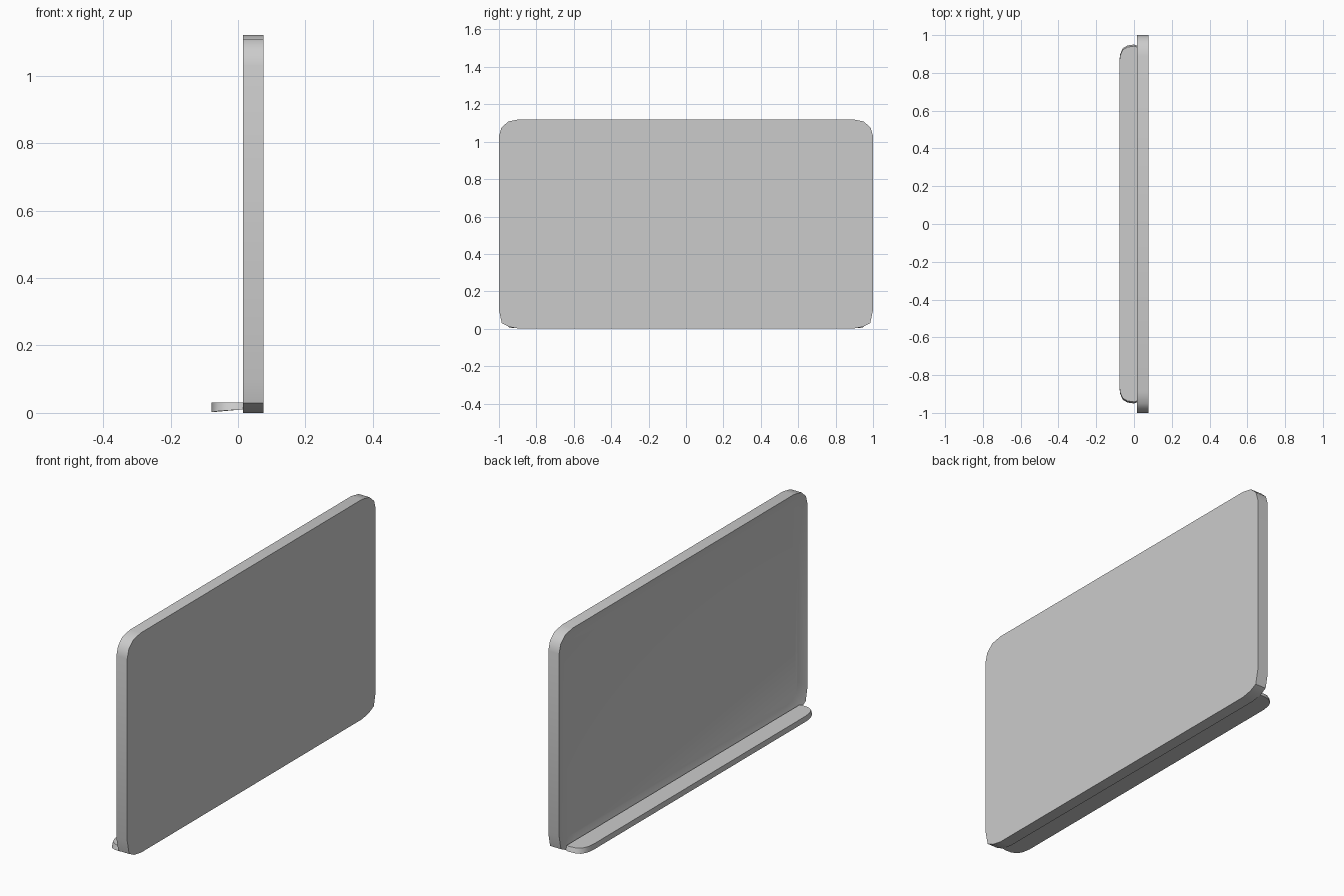
import bpy, bmesh, math

if "Cube" in bpy.data.objects:
    bpy.data.objects.remove(bpy.data.objects["Cube"])


def add_object(name, rings):
    """Bridge a run of matching closed outlines and cap both ends."""
    bm = bmesh.new()
    loops = [[bm.verts.new(p) for p in ring] for ring in rings]
    n = len(loops[0])
    bm.faces.new(loops[0])
    bm.faces.new(loops[-1][::-1])
    for a, b in zip(loops, loops[1:]):
        for i in range(n):
            j = (i + 1) % n
            bm.faces.new((a[i], b[i], b[j], a[j]))
    bmesh.ops.recalc_face_normals(bm, faces=bm.faces)
    mesh = bpy.data.meshes.new(name)
    bm.to_mesh(mesh)
    bm.free()
    obj = bpy.data.objects.new(name, mesh)
    bpy.context.collection.objects.link(obj)
    bpy.ops.object.select_all(action='DESELECT')
    obj.select_set(True)
    bpy.context.view_layer.objects.active = obj
    bpy.ops.object.shade_smooth_by_angle(angle=math.radians(40))
    return obj


def mirrored(half):
    """Complete a half outline across y = 0 (y is the first value)."""
    return half + [(-p[0], *p[1:]) for p in reversed(half)]


# Board: upright slab with faceted corners and a shallow dished writing face
outline = mirrored([(0.89, 0.0), (0.945, 0.01), (0.985, 0.03), (1.0, 0.10),
                    (1.0, 1.03), (0.987, 1.075), (0.95, 1.108), (0.89, 1.12)])


def board_ring(x, inset=0.0):
    return [(x, y * (1 - inset), 0.56 + (z - 0.56) * (1 - inset / 0.56))
            for y, z in outline]


add_object("board", [board_ring(0.035, 0.05), board_ring(0.015), board_ring(0.076)])

# Pen tray: shallow shelf with rounded outer corners and slightly raised ends
tray = mirrored([(0.945, 0.016, 0.010), (0.95, 0.0, 0.009), (0.945, -0.035, 0.007),
                 (0.93, -0.06, 0.005), (0.90, -0.073, 0.003), (0.86, -0.078, 0.002)])
add_object("pen_tray", [[(x, y, z) for y, x, z in tray],
                        [(x, y * 0.991, 0.031) for y, x, z in tray]])
